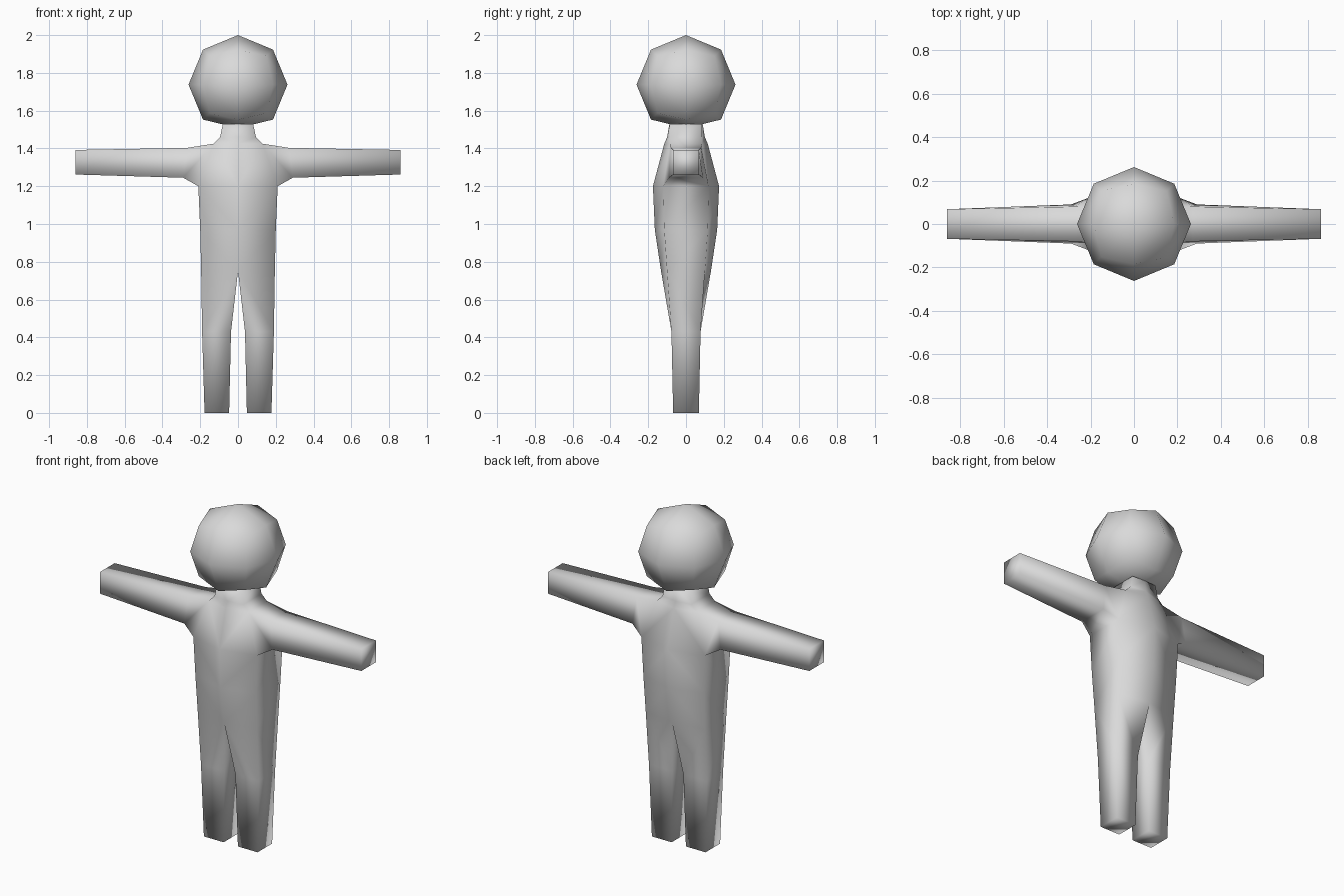
import bpy
import bmesh
from mathutils import Matrix

cube = bpy.data.objects.get("Cube")
if cube:
    bpy.data.objects.remove(cube, do_unlink=True)

grey = bpy.data.materials.new("plain_grey")
grey.use_nodes = True
grey.diffuse_color = (0.7, 0.7, 0.7, 1)
grey.node_tree.nodes["Principled BSDF"].inputs["Base Color"].default_value = (0.7, 0.7, 0.7, 1)


def finish(bm, name):
    """Turn a bmesh into a smooth shaded grey object."""
    bmesh.ops.recalc_face_normals(bm, faces=bm.faces)
    for face in bm.faces:
        face.smooth = True
    mesh = bpy.data.meshes.new(name)
    bm.to_mesh(mesh)
    bm.free()
    mesh.materials.append(grey)
    obj = bpy.data.objects.new(name, mesh)
    bpy.context.collection.objects.link(obj)
    return obj


def bridge(bm, a, b):
    """Join two closed rings of four vertices."""
    for i in range(4):
        j = (i + 1) % 4
        bm.faces.new((a[i], a[j], b[j], b[i]))


# Head: cube divided once, rounded, with a flattened underside
bm = bmesh.new()
bmesh.ops.create_cube(bm, size=1)
bmesh.ops.subdivide_edges(bm, edges=bm.edges[:], cuts=1, use_grid_fill=True)
for v in bm.verts:
    v.co = v.co.normalized() * 0.262
    v.co.z = max(v.co.z, -0.23) + 1.738
finish(bm, "head")

# Body: one half is built on +x, then mirrored
bm = bmesh.new()

# Torso rows: height, middle depth, corner x, corner depth
rows = [
    (0.75, 0.132, 0.195, 0.10),
    (0.97, 0.165, 0.20, 0.115),
    (1.20, 0.175, 0.21, 0.12),
    (1.425, 0.115, 0.13, 0.085),
    (1.46, 0.10, 0.095, 0.085),
    (1.53, 0.088, 0.08, 0.085),
]
# Each row runs front middle, front corner, back corner, back middle
torso = [[bm.verts.new(p) for p in
          ((0, -my, z), (cx, -cy, z), (cx, cy, z), (0, my, z))]
         for z, my, cx, cy in rows]
SHOULDER = 2
for i, (low, high) in enumerate(zip(torso, torso[1:])):
    for k in range(3):
        if not (i == SHOULDER and k == 1):  # arm opening
            bm.faces.new((low[k], low[k + 1], high[k + 1], high[k]))
bm.faces.new(torso[-1])

# Leg: hip, knee and sole
ring = torso[0]
for z, inner, outer, y in ((0.43, 0.037, 0.19, 0.077), (0, 0.047, 0.177, 0.068)):
    nxt = [bm.verts.new(p) for p in
           ((inner, -y, z), (outer, -y, z), (outer, y, z), (inner, y, z))]
    bridge(bm, ring, nxt)
    ring = nxt
bm.faces.new(ring)

# Arm: shoulder opening, upper arm, hand end
low, high = torso[SHOULDER], torso[SHOULDER + 1]
ring = [low[1], low[2], high[2], high[1]]
for x_low, x_high, y_low, y_high, z_low, z_high in (
        (0.29, 0.27, 0.09, 0.08, 1.245, 1.403),
        (0.86, 0.86, 0.068, 0.068, 1.262, 1.392)):
    nxt = [bm.verts.new(p) for p in
           ((x_low, -y_low, z_low), (x_low, y_low, z_low),
            (x_high, y_high, z_high), (x_high, -y_high, z_high))]
    bridge(bm, ring, nxt)
    ring = nxt
bm.faces.new(ring)

# Mirror and weld along the middle
bmesh.ops.mirror(bm, geom=bm.verts[:] + bm.edges[:] + bm.faces[:],
                 matrix=Matrix.Identity(4), merge_dist=0.0001, axis='X')
bmesh.ops.remove_doubles(bm, verts=bm.verts[:], dist=0.0001)
finish(bm, "body")
